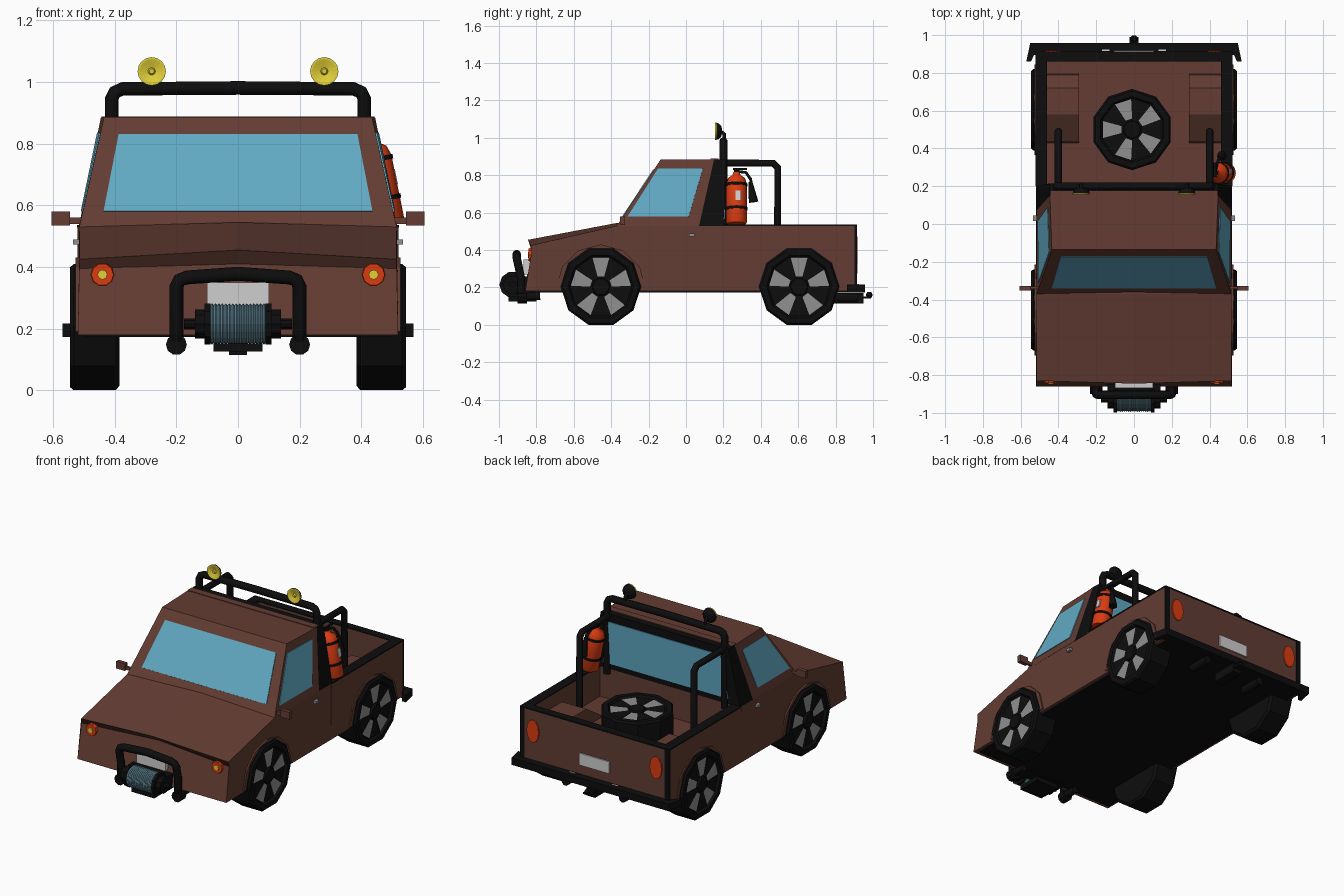
import bpy, bmesh
from math import sin, cos, pi, radians
from mathutils import Vector, Matrix

if "Cube" in bpy.data.objects:
    bpy.data.objects.remove(bpy.data.objects["Cube"])


def material(name, r, g, b):
    m = bpy.data.materials.new(name)
    m.use_nodes = True
    m.diffuse_color = (r, g, b, 1)
    m.node_tree.nodes["Principled BSDF"].inputs["Base Color"].default_value = (r, g, b, 1)
    return m


BROWN = material("brown paint", .125, .046, .033)
BLACK = material("black rubber", .004, .004, .004)
GLASS = material("blue glass", .12, .4, .55)
GREY = material("rim grey", .28, .28, .28)
RED = material("red orange", .7, .045, .006)
YELLOW = material("lamp yellow", .75, .62, .04)
WHITE = material("plate white", .62, .62, .62)
STEEL = material("cable steel", .11, .22, .28)
smooth = []


def build(name, verts, faces, mat, matrix=None, closed=True):
    bm = bmesh.new()
    vs = [bm.verts.new(v) for v in verts]
    for f in faces:
        bm.faces.new([vs[i] for i in f])
    if closed:
        bmesh.ops.remove_doubles(bm, verts=bm.verts, dist=1e-5)
        bmesh.ops.recalc_face_normals(bm, faces=bm.faces)
    me = bpy.data.meshes.new(name)
    bm.to_mesh(me)
    bm.free()
    me.materials.append(mat)
    ob = bpy.data.objects.new(name, me)
    bpy.context.collection.objects.link(ob)
    if matrix:
        ob.matrix_world = matrix
    return ob


def loft(name, rings, mat, matrix=None):
    """Closed rings of equal length, skinned and capped."""
    n = len(rings[0])
    faces = [(r * n + i, r * n + (i + 1) % n, (r + 1) * n + (i + 1) % n, (r + 1) * n + i)
             for r in range(len(rings) - 1) for i in range(n)]
    faces += [tuple(range(n)), tuple(range((len(rings) - 1) * n, len(rings) * n))]
    return build(name, [p for r in rings for p in r], faces, mat, matrix)


def prism(name, pts, axis, lo, hi, mat):
    def ring(d):
        return [Vector((*p[:axis], d, *p[axis:])) for p in pts]
    return loft(name, [ring(lo), ring(hi)], mat)


def box(name, x0, x1, y0, y1, z0, z1, mat):
    return prism(name, [(x0, y0), (x1, y0), (x1, y1), (x0, y1)], 2, z0, z1, mat)


def aim(loc, axis, spin=0):
    q = Vector(axis).to_track_quat('Z', 'Y')
    return Matrix.Translation(loc) @ q.to_matrix().to_4x4() @ Matrix.Rotation(spin, 4, 'Z')


def lathe(name, profile, n, mat, matrix, soft=False):
    verts = [(r * cos(2 * pi * k / n), r * sin(2 * pi * k / n), z) for r, z in profile for k in range(n)]
    faces = [(j * n + k, j * n + (k + 1) % n, (j + 1) * n + (k + 1) % n, (j + 1) * n + k)
             for j in range(len(profile) - 1) for k in range(n)]
    ob = build(name, verts, faces, mat, matrix)
    if soft:
        smooth.append(ob)
    return ob


def tube(name, pts, r, mat):
    cu = bpy.data.curves.new(name, 'CURVE')
    cu.dimensions = '3D'
    cu.bevel_depth, cu.bevel_resolution, cu.use_fill_caps = r, 3, True
    sp = cu.splines.new('POLY')
    sp.points.add(len(pts) - 1)
    for p, co in zip(sp.points, pts):
        p.co = (*co, 1)
    tmp = bpy.data.objects.new(name + "_path", cu)
    bpy.context.collection.objects.link(tmp)
    me = bpy.data.meshes.new_from_object(tmp.evaluated_get(bpy.context.evaluated_depsgraph_get()))
    bpy.data.objects.remove(tmp)
    me.materials.clear()
    me.materials.append(mat)
    ob = bpy.data.objects.new(name, me)
    bpy.context.collection.objects.link(ob)
    smooth.append(ob)


def both(half):
    """Path from its +x half, ending at the middle."""
    return half + [(-x, y, z) for x, y, z in reversed(half) if x]


def pane(name, quad, u0, u1, v0, v1, mat):
    """Thin plate on part of a face given as bottom and top corners."""
    a, b, c, d = map(Vector, quad)
    pts = [a.lerp(b, u).lerp(d.lerp(c, u), v) for u, v in ((u0, v0), (u1, v0), (u1, v1), (u0, v1))]
    n = (b - a).cross(d - a).normalized() * .005
    loft(name, [[p - n for p in pts], [p + n * .8 for p in pts]], mat)


# Lower body with creased nose
def section(bottom_y, side_y, side_z, mid_y, mid_z):
    return [(0, bottom_y, .18), (.52, bottom_y, .18), (.515, side_y, side_z),
            (0, mid_y, mid_z), (-.515, side_y, side_z), (-.52, bottom_y, .18)]


loft("front_body", [section(-.86, -.825, .395, -.79, .41), section(-.8, -.83, .425, -.845, .455),
                    section(-.37, -.37, .53, -.37, .545), section(.2, .2, .53, .2, .53)], BROWN)
box("chassis", -.5, .5, -.83, .9, .172, .182, BLACK)

# Cab, black rear frame and glass


def cab_ring(y0, w0, y1, w1):
    return [(w0, y0, .53), (-w0, y0, .53), (-w1, y1, .885), (w1, y1, .885)]


front, mid, back = cab_ring(-.37, .515, -.135, .435), cab_ring(.07, .517, .15, .445), cab_ring(.2, .517, .215, .445)
loft("cab", [front, mid], BROWN)
loft("cab_rear_frame", [mid, back], BLACK)
box("roof_rear_panel", -.443, .443, .13, .175, .88, .889, BROWN)
pane("windshield", [front[1], front[0], front[3], front[2]], .067, .933, .14, .845, GLASS)
pane("left_window", [front[0], mid[0], mid[3], front[3]], .06, .84, .14, .86, GLASS)
pane("right_window", [mid[1], front[1], front[2], mid[2]], .16, .94, .14, .86, GLASS)
pane("rear_window", back, .07, .93, .1, .86, GLASS)

# Cargo bed
box("bed_floor", -.47, .47, .19, .88, .18, .34, BROWN)
box("tailgate", -.47, .47, .86, .91, .18, .53, BROWN)
box("tailgate_rail", -.52, .52, .86, .913, .528, .536, BLACK)
box("rear_plate", -.105, .105, .9, .918, .275, .35, WHITE)

for s, side in ((1, "left"), (-1, "right")):
    box(side + "_bed_wall", s * .46, s * .52, .19, .91, .18, .53, BROWN)
    box(side + "_bed_rail", s * .46, s * .522, .2, .91, .528, .536, BLACK)
    box(side + "_tailgate_seam", s * .49, s * .521, .9, .914, .18, .53, BLACK)
    prism(side + "_wheel_box", [(.41, .3), (.44, .36), (.58, .45), (.72, .45), (.79, .38), (.8, .3)],
          0, s * .29, s * .465, BROWN)
    # Lamps, mirror and handle
    tail = lathe(side + "_tail_lamp", [(0, 0), (.042, 0), (.042, .012), (0, .012)], 12, RED,
                 aim((s * .43, .906, .4), (0, 1, 0)) @ Matrix.Diagonal((1, 1.7, 1, 1)))
    head = aim((s * .44, -.815, .375), (0, -1, 0))
    lathe(side + "_headlamp", [(0, 0), (.04, 0), (.036, .026), (0, .026)], 10, RED, head)
    lathe(side + "_headlamp_bulb", [(0, .02), (.016, .02), (.016, .031), (0, .031)], 8, YELLOW, head)
    box(side + "_mirror_arm", s * .47, s * .56, -.345, -.33, .54, .56, BROWN)
    box(side + "_mirror", s * .545, s * .605, -.352, -.327, .535, .58, BROWN)
    box(side + "_door_handle", s * .515, s * .535, .015, .045, .473, .49, GREY)
    # Wheels and arches
    for end, y in (("front", -.455), ("rear", .605)):
        arch = [(y + r * cos(a * pi / 6), .19 + r * sin(a * pi / 6))
                for r, steps in ((.24, range(7)), (.205, range(6, -1, -1))) for a in steps]
        prism(f"{side}_{end}_arch", arch, 0, s * .5, s * .527, BROWN)
    # Bed bar, spot lamp and tow bracket
    tube(side + "_bed_bar", [(s * .4, .2, .865), (s * .4, .465, .865), (s * .4, .49, .84), (s * .4, .49, .34)], .02, BLACK)
    spot = aim((s * .28, .158, 1.035), (0, 1, 0))
    lathe(side + "_spot_shell", [(.045, 0), (.043, .015), (.03, .03), (0, .037)], 16, BLACK, spot, True)
    lathe(side + "_spot_lens", [(.046, .004), (.046, -.003), (.04, -.003), (.012, .006), (.008, -.002), (0, -.002)],
          16, YELLOW, spot)
    tube(side + "_spot_stalk", [(s * .28, .185, 1.035), (s * .28, .205, 1.02), (s * .28, .205, .98)], .01, BLACK)
    tube(side + "_tow_bracket", [(s * .2, .78, .145), (s * .2, .92, .145)], .026, BLACK)
    box(side + "_bumper_strip", s * .13, s * .2 - s * .03, .917, .925, .212, .218, WHITE)


def wheel(name, matrix):
    lathe(name + "_tyre", [(0, -.08), (.2, -.08), (.215, -.068), (.215, .068), (.205, .08),
                           (.175, .08), (.165, .066), (0, .066)], 10, BLACK, matrix)
    verts = []
    for k in range(5):
        for r, w in ((.055, -.018), (.055, .018), (.155, .045), (.155, -.045)):
            verts.append(Matrix.Rotation(k * 2 * pi / 5, 3, 'Z') @ Vector((-w, r, .069)))
    rim = build(name + "_rim", verts, [tuple(range(i + 3, i - 1, -1)) if i else (3, 2, 1, 0)
                                       for i in range(0, 20, 4)], GREY, matrix, False)
    rim.data.flip_normals() if rim.data.polygons[0].normal.z < 0 else None
    lathe(name + "_hub", [(0, .06), (.05, .06), (.045, .078), (0, .078)], 10, BLACK, matrix)


for s, side in ((1, "left"), (-1, "right")):
    for end, y in (("front", -.455), ("rear", .605)):
        wheel(f"{side}_{end}_wheel", aim((s * .465, y, .2045), (s, 0, 0)))
wheel("spare_wheel", Matrix.Translation((-.01, .5, .43)) @ Matrix.Rotation(pi / 2, 4, 'Z'))

# Roll hoop
tube("roll_hoop", both([(.41, .2, .5), (.41, .2, .945), (.4, .2, .967), (.375, .2, .978), (0, .2, .981)]), .022, BLACK)

# Rear bumper and hitch
prism("rear_bumper", [(-.57, .86), (-.545, .86), (-.53, .895), (.53, .895), (.545, .86), (.57, .86),
                      (.55, .957), (-.55, .957)], 2, .172, .216, BLACK)
box("hitch_arm", -.03, .03, .78, .95, .115, .17, BLACK)
box("hitch_tongue", -.025, .025, .93, .99, .14, .152, BLACK)
lathe("hitch_ball", [(0, 0), (.012, 0), (.02, .015), (.012, .03), (0, .032)], 10, BLACK, aim((0, .98, .145), (0, 0, 1)))

# Bull bar, front plate and winch
tube("bull_bar", both([(.2, -.78, .155), (.2, -.865, .15), (.2, -.885, .17), (.2, -.882, .25), (.2, -.9, .335),
                       (.19, -.905, .357), (.165, -.905, .366), (0, -.905, .378)]), .023, BLACK)
for s, side in ((1, "left"), (-1, "right")):
    lathe(side + "_bar_foot", [(0, 0), (.034, 0), (.034, .05), (0, .05)], 10, BLACK, aim((s * .2, -.9, .148), (0, 1, 0)))
box("front_plate", -.1, .1, -.868, -.79, .27, .35, WHITE)
winch = aim((0, -.928, .215), (1, 0, 0))
half = [(.055, .09), (.07, .09), (.07, .108), (.05, .108), (.05, .14), (.018, .14), (.018, .175), (0, .175)]
lathe("winch_body", [(r, -z) for r, z in reversed(half)] + half, 10, BLACK, winch)
lathe("winch_cable", [(.061 + .006 * (i % 2), -.09 + i * .18 / 32) for i in range(33)], 16, STEEL, winch)
box("winch_mount", -.08, .08, -.95, -.8, .125, .152, BLACK)
box("winch_bracket", -.14, .14, -.9, -.8, .17, .26, BLACK)

# Fire extinguisher
ext = aim((.487, .27, .54), (-.2, 0, 1))
ext = Matrix.Translation((.487, .27, .54)) @ Matrix.Rotation(-.2, 4, 'Y')
lathe("extinguisher_tank", [(0, 0), (.05, 0), (.055, .008), (.055, .22), (.045, .25), (.022, .265), (.018, .28), (0, .28)],
      16, RED, ext, True)
for i, z in enumerate((.075, .205)):
    lathe(f"extinguisher_band_{i}", [(.05, z), (.059, z), (.059, z + .015), (.05, z + .015)], 16, BLACK, ext, True)
lathe("extinguisher_valve", [(0, .27), (.014, .27), (.014, .3), (0, .3)], 8, BLACK, ext)
box("extinguisher_label", .05, .057, -.005, .025, .12, .17, WHITE).matrix_world = ext
box("extinguisher_lever", -.008, .008, -.02, .055, .295, .303, BLACK).matrix_world = ext
tube("extinguisher_hose", [(.43, .28, .82), (.44, .32, .815), (.45, .345, .78), (.46, .35, .75)], .008, BLACK)
lathe("extinguisher_horn", [(0, 0), (.01, 0), (.026, .11), (0, .11)], 10, BLACK, aim((.46, .345, .765), (.05, .15, -1)), True)

# Smooth shading on round parts
bpy.ops.object.select_all(action='DESELECT')
for ob in smooth:
    ob.select_set(True)
bpy.context.view_layer.objects.active = smooth[0]
bpy.ops.object.shade_smooth_by_angle(angle=radians(46))
